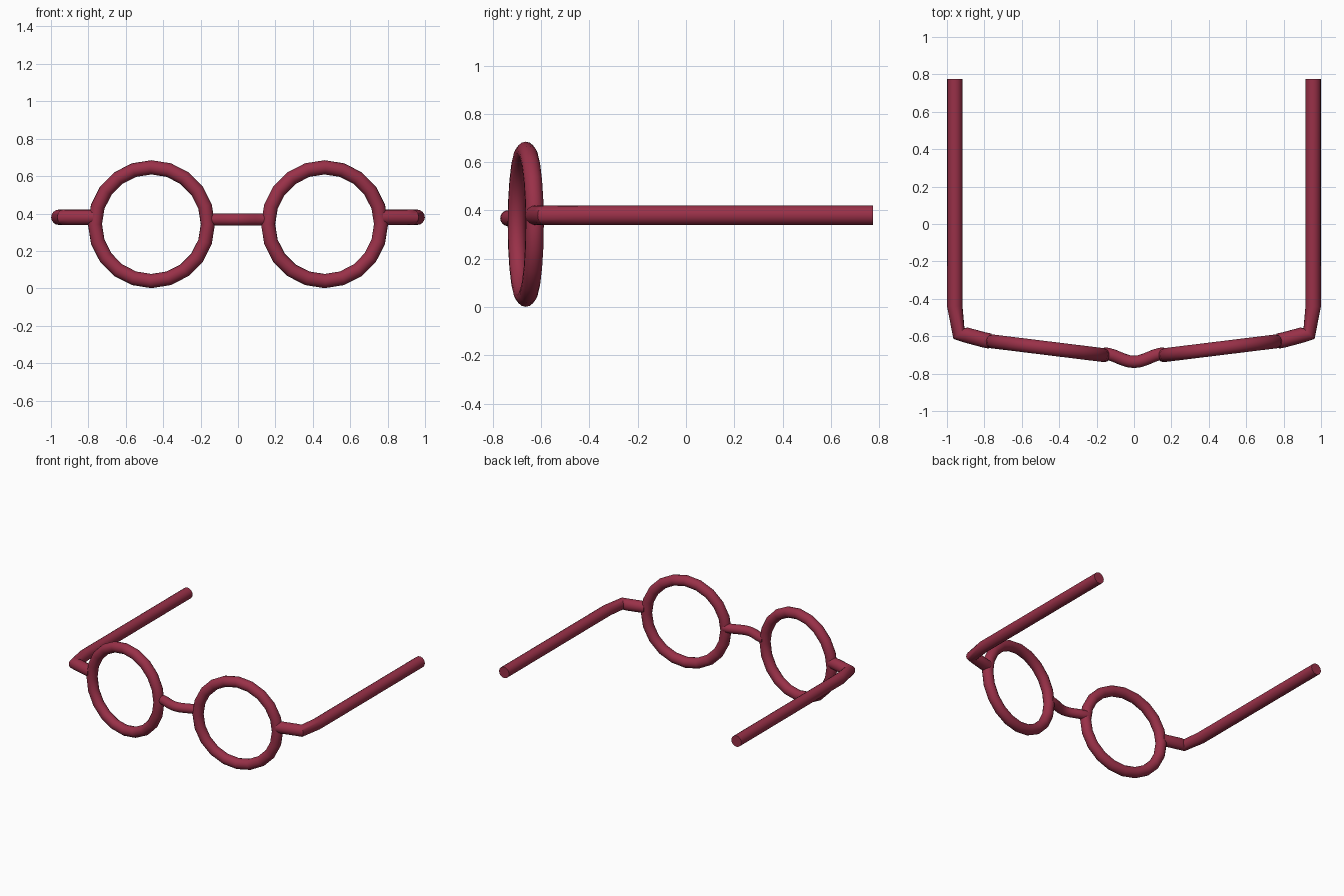
import bpy, bmesh, math
from mathutils import Vector

if "Cube" in bpy.data.objects:
    bpy.data.objects.remove(bpy.data.objects["Cube"])

mat = bpy.data.materials.new("dark red")
mat.diffuse_color = (0.32, 0.03, 0.065, 1)
mat.use_nodes = True
mat.node_tree.nodes["Principled BSDF"].inputs["Base Color"].default_value = mat.diffuse_color


def finish(ob, angle=40):
    """Give a part its colour and smooth shading with crisp end caps."""
    ob.data.materials.clear()
    ob.data.materials.append(mat)
    bpy.ops.object.select_all(action='DESELECT')
    ob.select_set(True)
    bpy.context.view_layer.objects.active = ob
    bpy.ops.object.shade_smooth_by_angle(angle=math.radians(angle))


def tube(name, path, radius, sides=16):
    """Capped round tube along a path in a horizontal plane."""
    pts = [Vector(p) for p in path]
    bm = bmesh.new()
    rings = []
    for i, p in enumerate(pts):
        t_in = (p - pts[max(i - 1, 0)]).normalized()
        t_out = (pts[min(i + 1, len(pts) - 1)] - p).normalized()
        tangent = (t_in + t_out).normalized()
        up = Vector((0, 0, 1))
        across = tangent.cross(up)
        rings.append([bm.verts.new(p + radius * (across * math.cos(a) + up * math.sin(a)))
                      for a in (2 * math.pi * k / sides for k in range(sides))])
    for a, b in zip(rings, rings[1:]):
        for k in range(sides):
            n = (k + 1) % sides
            bm.faces.new((a[k], a[n], b[n], b[k]))
    bm.faces.new(rings[0])
    bm.faces.new(rings[-1])
    bmesh.ops.recalc_face_normals(bm, faces=bm.faces)
    me = bpy.data.meshes.new(name)
    bm.to_mesh(me)
    bm.free()
    ob = bpy.data.objects.new(name, me)
    bpy.context.collection.objects.link(ob)
    finish(ob)


for side, label in ((-1, "left"), (1, "right")):
    # round lens rim, turned slightly to follow the face
    bpy.ops.mesh.primitive_torus_add(
        major_segments=20, minor_segments=14, major_radius=0.304, minor_radius=0.038,
        location=(side * 0.463, -0.664, 0.343),
        rotation=(math.pi / 2, 0, side * math.radians(7)))
    rim = bpy.context.object
    rim.name = label + "_rim"
    finish(rim)

    # hinge end piece and straight temple arm in one bent tube
    tube(label + "_temple_arm",
         [(side * x, y, 0.38) for x, y in
          ((0.768, -0.626), (0.80, -0.62), (0.9, -0.593), (0.936, -0.586),
           (0.958, -0.44), (0.958, 0.775))], 0.041)

# nose bridge, bowed forward
tube("nose_bridge",
     [(x, -0.737 + 0.045 * (1 - math.cos(math.pi * x / 0.165)) / 2, 0.368)
      for x in (-0.165 + 0.33 * i / 12 for i in range(13))], 0.033)
